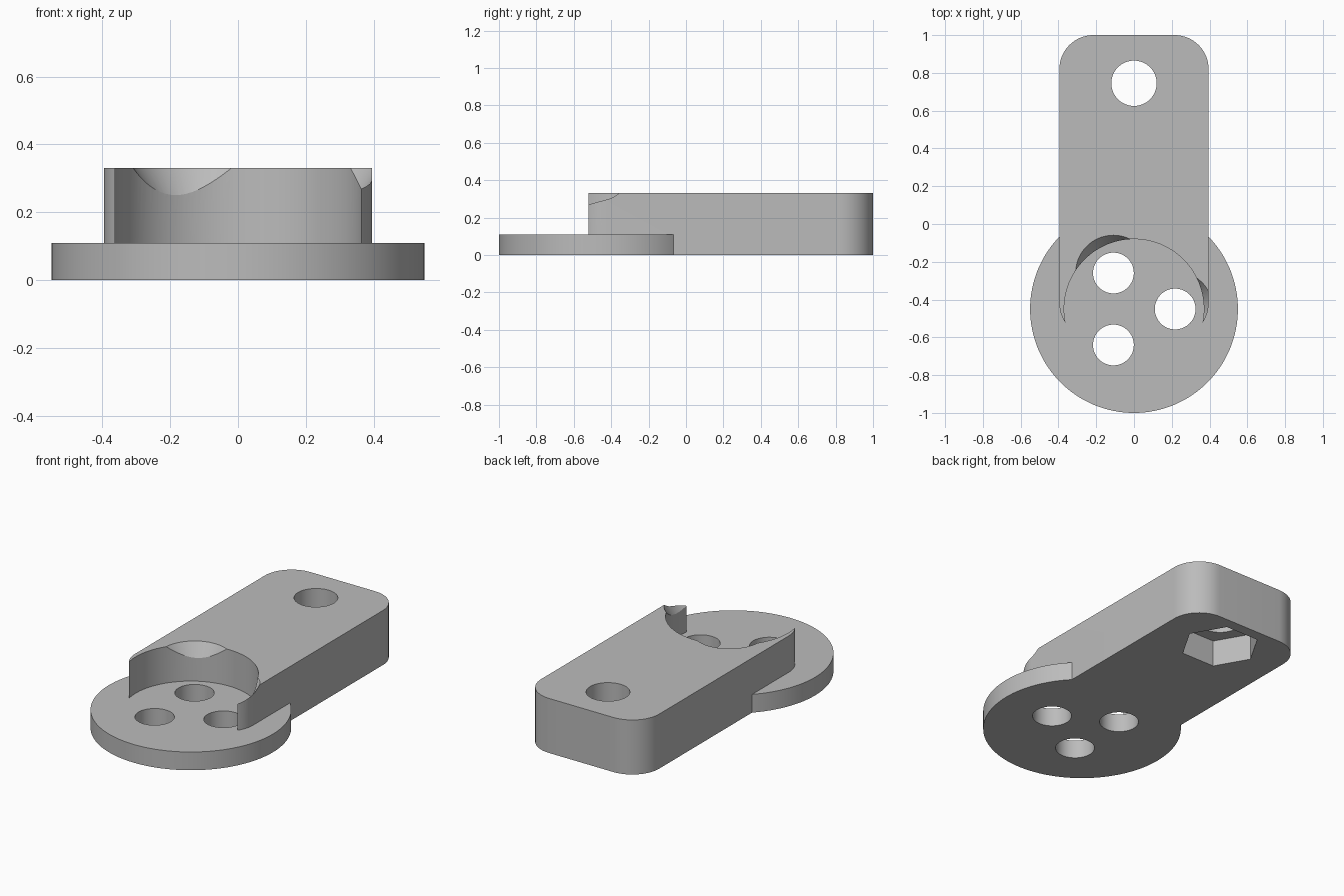
import bpy, bmesh, math

if "Cube" in bpy.data.objects:
    bpy.data.objects.remove(bpy.data.objects["Cube"], do_unlink=True)

grey = bpy.data.materials.new("plain grey")
grey.use_nodes = True
colour = (0.5, 0.5, 0.5, 1)
grey.diffuse_color = colour
grey.node_tree.nodes["Principled BSDF"].inputs["Base Color"].default_value = colour

DISC_Y, DISC_R, DISC_H = -0.45, 0.55, 0.11
ARM_W, ARM_H, CORNER = 0.395, 0.33, 0.18
BOLT_Y = 0.745


def finish(name, bm):
    bmesh.ops.recalc_face_normals(bm, faces=bm.faces)
    mesh = bpy.data.meshes.new(name)
    bm.to_mesh(mesh)
    bm.free()
    mesh.materials.append(grey)
    obj = bpy.data.objects.new(name, mesh)
    bpy.context.collection.objects.link(obj)
    return obj


def prism(name, outline, z0, z1):
    """Extrude a flat outline from z0 to z1."""
    bm = bmesh.new()
    face = bm.faces.new([bm.verts.new((x, y, z0)) for x, y in outline])
    top = bmesh.ops.extrude_face_region(bm, geom=[face])["geom"]
    bmesh.ops.translate(bm, vec=(0, 0, z1 - z0),
                        verts=[g for g in top if isinstance(g, bmesh.types.BMVert)])
    return finish(name, bm)


def cone(name, x, y, r0, r1, z0, z1, sides=96):
    bm = bmesh.new()
    bmesh.ops.create_cone(bm, cap_ends=True, segments=sides,
                          radius1=r0, radius2=r1, depth=z1 - z0)
    bmesh.ops.translate(bm, vec=(x, y, (z0 + z1) / 2), verts=bm.verts)
    return finish(name, bm)


def apply_boolean(target, tool, operation):
    """Combine and bake, then discard the tool."""
    mod = target.modifiers.new(operation, "BOOLEAN")
    mod.operation, mod.solver, mod.object = operation, "EXACT", tool
    bpy.context.view_layer.objects.active = target
    bpy.ops.object.modifier_apply(modifier=mod.name)
    bpy.data.objects.remove(tool, do_unlink=True)


# Rounded arm block
outline = []
cx, y_low, y_high = ARM_W - CORNER, -0.6 + CORNER, 1 - CORNER
for i, (x, y) in enumerate([(cx, y_high), (-cx, y_high), (-cx, y_low), (cx, y_low)]):
    for step in range(17):
        a = math.radians(90 * (i + step / 16))
        outline.append((x + CORNER * math.cos(a), y + CORNER * math.sin(a)))
arm = prism("lever_arm", outline, 0, ARM_H)

# Round seat hollowed out of the arm above the disc
apply_boolean(arm, cone("seat_cutter", 0, DISC_Y, 0.37, 0.37, DISC_H, 0.5, 128), "DIFFERENCE")

# Base disc
apply_boolean(arm, cone("base_disc", 0, DISC_Y, DISC_R, DISC_R, 0, DISC_H, 128), "UNION")

# Three screw holes with tapered clearance above
for k in range(3):
    a = math.radians(120 * k)
    x, y = 0.218 * math.cos(a), DISC_Y + 0.22 * math.sin(a)
    apply_boolean(arm, cone("screw_hole", x, y, 0.108, 0.108, -0.1, 0.2, 64), "DIFFERENCE")
    apply_boolean(arm, cone("screw_taper", x, y, 0.1, 0.2125, 0.17, 0.35), "DIFFERENCE")

# Bolt hole and hexagonal nut pocket underneath
apply_boolean(arm, cone("bolt_hole", 0, BOLT_Y, 0.12, 0.12, -0.1, 0.5, 64), "DIFFERENCE")
hexagon = [(0.22 * math.cos(math.radians(60 * i)), BOLT_Y + 0.22 * math.sin(math.radians(60 * i)))
           for i in range(6)]
apply_boolean(arm, prism("nut_pocket", hexagon, -0.1, 0.16), "DIFFERENCE")

# Smooth round walls, crisp edges
bpy.ops.object.select_all(action="DESELECT")
arm.select_set(True)
bpy.context.view_layer.objects.active = arm
bpy.ops.object.shade_smooth_by_angle(angle=math.radians(25))
